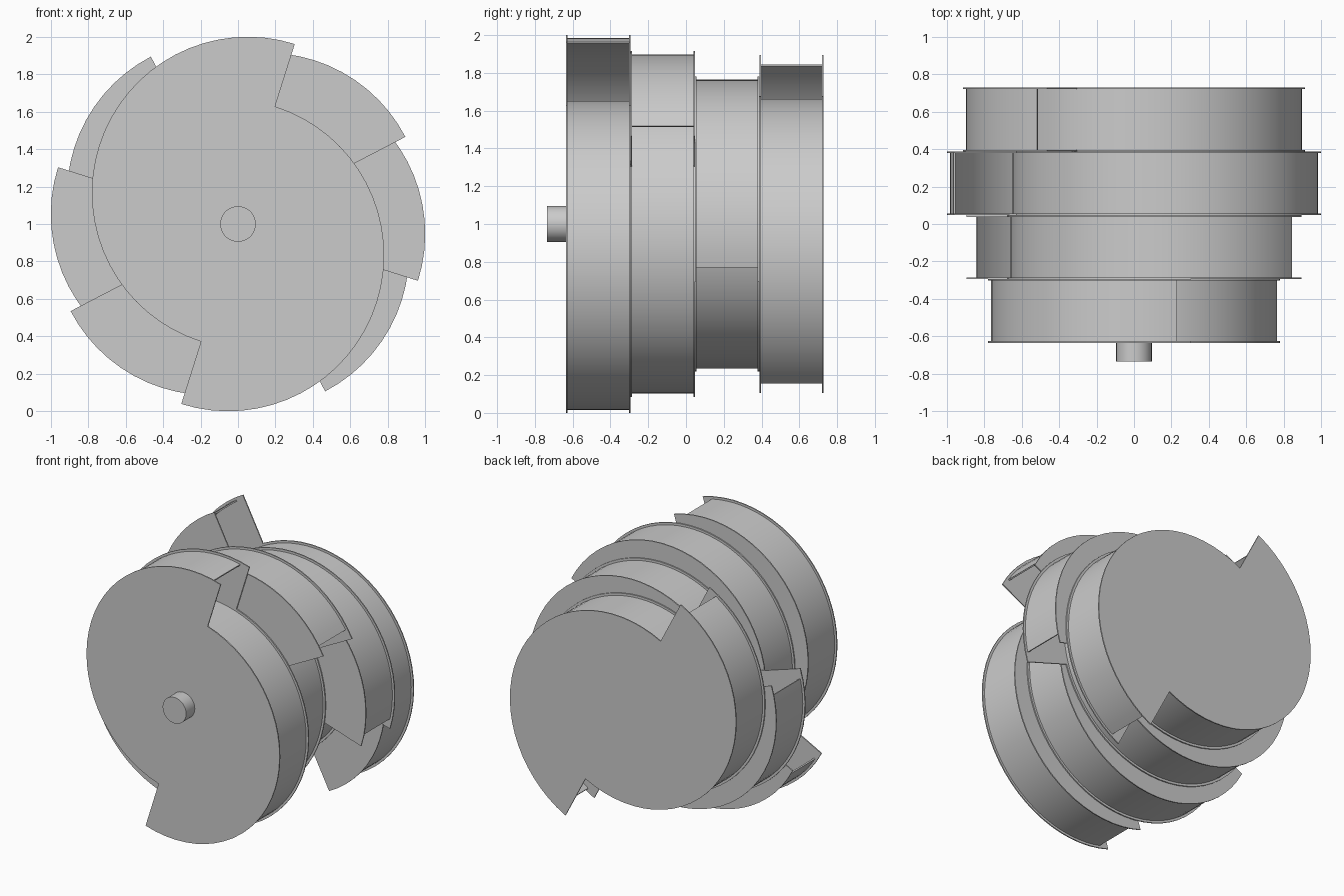
import bpy, bmesh, math
from mathutils import Vector

if "Cube" in bpy.data.objects:
    bpy.data.objects.remove(bpy.data.objects["Cube"], do_unlink=True)

CENTRE_Z = 1.0
FRONT = -0.635          # y of the first end plate
STAGE = 0.341           # depth of one stage
PLATE = 0.0085          # end plate thickness
R_PLATE, R_BLADE = 0.834, 0.817
OFFSET = 0.175          # half-circle centre offset from the axis
WALL = 0.01

grey = bpy.data.materials.new("light_grey")
grey.use_nodes = True
grey.diffuse_color = (0.6, 0.6, 0.6, 1)
grey.node_tree.nodes["Principled BSDF"].inputs["Base Color"].default_value = (0.6, 0.6, 0.6, 1)


def arc(tip, radius, start, end, steps):
    """Points (x, z) of an arc whose centre is shifted towards the tip angle."""
    cx, cz = OFFSET * math.cos(tip), CENTRE_Z + OFFSET * math.sin(tip)
    angles = [tip + math.radians(start + (end - start) * i / steps) for i in range(steps + 1)]
    return [(cx + radius * math.cos(a), cz + radius * math.sin(a)) for a in angles]


def extrude_outline(name, outline, y0, y1):
    """Solid prism from an outline in the x-z plane."""
    bm = bmesh.new()
    face = bm.faces.new([bm.verts.new((x, y0, z)) for x, z in outline])
    ext = bmesh.ops.extrude_face_region(bm, geom=[face])
    moved = [v for v in ext["geom"] if isinstance(v, bmesh.types.BMVert)]
    bmesh.ops.translate(bm, vec=Vector((0, y1 - y0, 0)), verts=moved)
    bmesh.ops.recalc_face_normals(bm, faces=bm.faces)
    mesh = bpy.data.meshes.new(name)
    bm.to_mesh(mesh)
    bm.free()
    mesh.materials.append(grey)
    obj = bpy.data.objects.new(name, mesh)
    bpy.context.collection.objects.link(obj)
    bpy.ops.object.select_all(action='DESELECT')
    obj.select_set(True)
    bpy.context.view_layer.objects.active = obj
    bpy.ops.object.shade_smooth_by_angle(angle=math.radians(30))
    return obj


# Four stages, each turned an eighth of a turn
for stage in range(4):
    tip = math.radians(72.5 - 45 * stage)
    y0 = FRONT + stage * STAGE
    y1 = y0 + STAGE
    tips = (tip, tip + math.pi)

    # End plates: two offset half discs with a step where they meet
    outline = [p for t in tips for p in arc(t, R_PLATE, 0, 180, 32)]
    extrude_outline(f"front_plate_{stage + 1}", outline, y0, y0 + PLATE)
    extrude_outline(f"rear_plate_{stage + 1}", outline, y1 - PLATE, y1)

    # Two thin curved scoop blades, overlapping inside the stage
    for side, t in enumerate(tips):
        outer = arc(t, R_BLADE, 5, 205, 48)
        inner = arc(t, R_BLADE - WALL, 5, 205, 48)
        extrude_outline(f"blade_{stage + 1}_{side + 1}", outer + inner[::-1],
                        y0 + PLATE, y1 - PLATE)

# Shaft stub at the front
circle = [(0.095 * math.cos(math.tau * i / 40), CENTRE_Z + 0.095 * math.sin(math.tau * i / 40))
          for i in range(40)]
extrude_outline("shaft", circle, FRONT - 0.1, FRONT)
